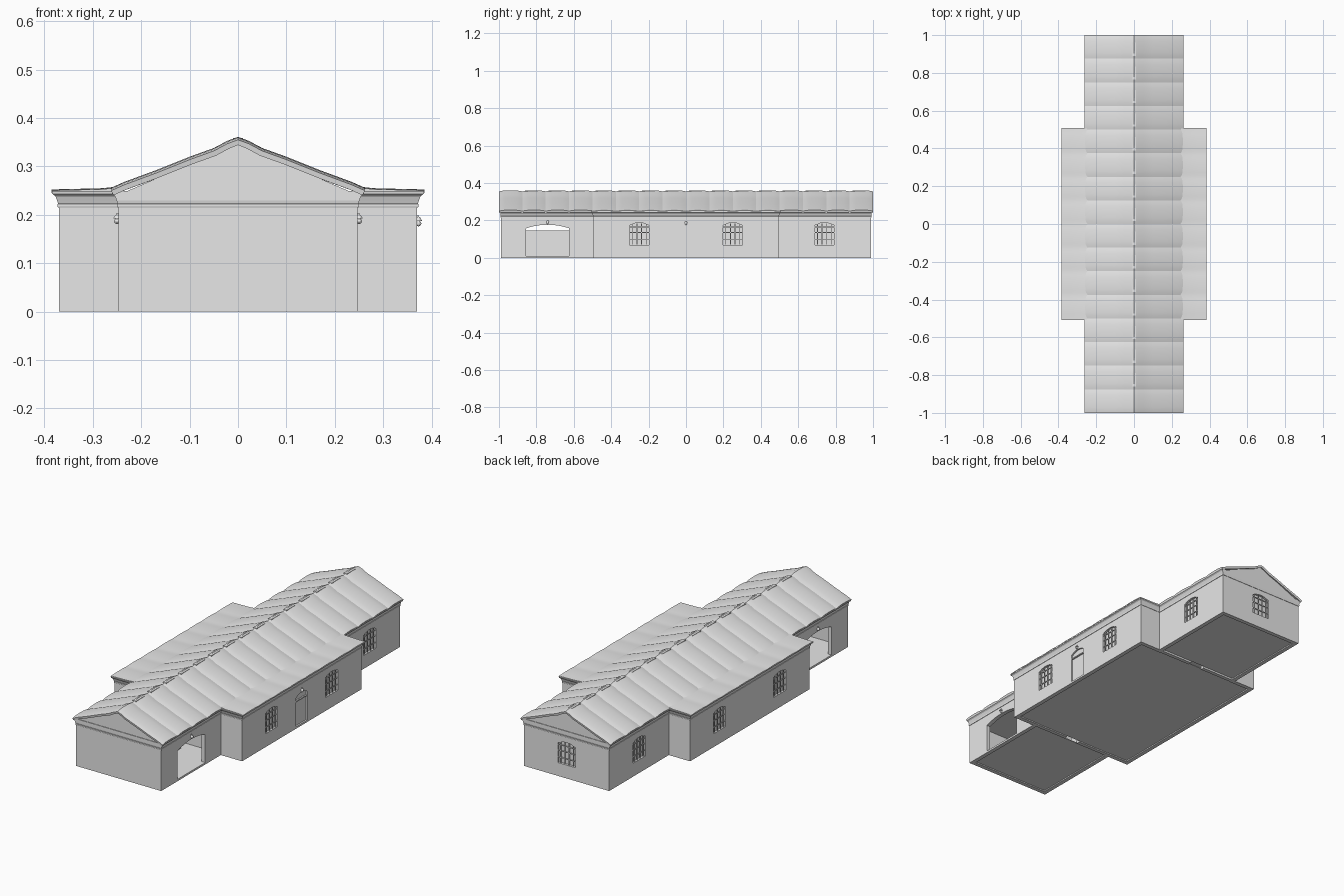
import bpy, bmesh, math
from mathutils import Matrix, Vector

if "Cube" in bpy.data.objects:
    bpy.data.objects.remove(bpy.data.objects["Cube"], do_unlink=True)

grey = bpy.data.materials.new("plain_grey")
grey.use_nodes = True
grey.diffuse_color = (0.8, 0.8, 0.8, 1)
grey.node_tree.nodes["Principled BSDF"].inputs["Base Color"].default_value = (0.8, 0.8, 0.8, 1)


def make(name, bm, matrix=None):
    if matrix:
        bm.transform(matrix)
    bmesh.ops.recalc_face_normals(bm, faces=bm.faces)
    me = bpy.data.meshes.new(name)
    bm.to_mesh(me)
    bm.free()
    me.materials.append(grey)
    ob = bpy.data.objects.new(name, me)
    bpy.context.collection.objects.link(ob)
    return ob


def loft(name, rings, matrix=None):
    """Join closed rings of equal length and cap both ends."""
    bm = bmesh.new()
    vs = [[bm.verts.new(p) for p in r] for r in rings]
    n = len(vs[0])
    for a, b in zip(vs, vs[1:]):
        for i in range(n):
            j = (i + 1) % n
            bm.faces.new((a[i], a[j], b[j], b[i]))
    bm.faces.new(vs[0])
    bm.faces.new(vs[-1])
    return make(name, bm, matrix)


def boxes(name, specs, matrix=None):
    """One object from several (centre, size) boxes."""
    bm = bmesh.new()
    for c, s in specs:
        bmesh.ops.create_cube(bm, size=1, matrix=Matrix.Translation(c) @ Matrix.Diagonal((*s, 1)))
    return make(name, bm, matrix)


def plan(o, z, end=None):
    """Cross-shaped ground plan, grown outward by o."""
    e = o if end is None else end
    hx, wx, hy, wy = 0.247 + o, 0.37 + o, 0.99 + e, 0.495 + o
    q = [(hx, -hy), (hx, -wy), (wx, -wy), (wx, wy), (hx, wy), (hx, hy)]
    return [(x, y, z) for x, y in q + [(-x, -y) for x, y in q]]


def arch(w, z0, spring, top, n=8):
    """Outline of an opening with a shallow arched head."""
    pts = [(-w / 2, z0), (w / 2, z0)]
    for i in range(n + 1):
        u = 1 - 2 * i / n
        pts.append((u * w / 2, spring + (top - spring) * (1 - u * u)))
    return pts


def slab(name, pts, y0, y1, m):
    return loft(name, [[(u, y, z) for u, z in pts] for y in (y0, y1)], m)


def place(x, y, deg):
    return Matrix.Translation((x, y, 0)) @ Matrix.Rotation(math.radians(deg), 4, "Z")


# Wall shell
walls = loft("walls", [plan(0, 0), plan(0, 0.245)])
cutters = [loft("inner_cutter", [plan(-0.022, -0.1), plan(-0.022, 0.4)])]

# Windows: arched recess, pane, surround and bars
WIN = arch(0.11, 0.07, 0.172, 0.188)
windows = [place(s * 0.37, y, s * 90) for s in (1, -1) for y in (-0.25, 0.25)]
windows += [place(s * 0.247, 0.74, s * 90) for s in (1, -1)] + [place(0, 0.99, 180)]
for i, m in enumerate(windows):
    cutters.append(slab("window_cutter", WIN, -0.03, 0.05, m))
    slab(f"window_pane_{i}", WIN, 0.012, 0.016, m)
    bars = [((u, 0.004, 0.127), (0.004, 0.004, 0.112)) for u in (-0.037, -0.0125, 0.0125, 0.037)]
    bars += [((0, 0.004, z), (0.11, 0.004, 0.004)) for z in (0.1, 0.135, 0.165)]
    bars += [((s * 0.053, 0.005, 0.122), (0.004, 0.01, 0.104)) for s in (1, -1)]
    boxes(f"window_bars_{i}", bars, m)

# Small entrance door on the left wing
door = place(0.37, 0, 90)
DOOR = arch(0.095, 0.01, 0.16, 0.175)
cutters.append(slab("door_cutter", DOOR, -0.03, 0.05, door))
slab("door_panel", DOOR, 0.008, 0.014, door)
boxes("door_transom", [((0, 0.005, 0.14), (0.095, 0.008, 0.006))], door)

# Wide open gateways on both sides near the front
GATE = arch(0.23, 0.01, 0.158, 0.177, 12)
gates = [place(s * 0.247, -0.74, s * 90) for s in (1, -1)]
for m in gates:
    cutters.append(slab("gate_cutter", GATE, -0.03, 0.05, m))

for c in cutters:
    c.hide_render = True
    mod = walls.modifiers.new("cut", "BOOLEAN")
    mod.operation, mod.solver, mod.object = "DIFFERENCE", "EXACT", c
bpy.context.view_layer.objects.active = walls
for mod in list(walls.modifiers):
    bpy.ops.object.modifier_apply(modifier=mod.name)
for c in cutters:
    bpy.data.objects.remove(c, do_unlink=True)

# Floors, partitions with doorways, and a low block inside the gate room
floors = [((0, 0, 0.008), (0.70, 0.95, 0.004))]
floors += [((0, s * 0.735, 0.008), (0.454, 0.47, 0.004)) for s in (1, -1)]
boxes("floors", floors)
inner = []
for s in (1, -1):
    inner += [((t * 0.14, s * 0.485, 0.122), (0.2, 0.02, 0.244)) for t in (1, -1)]
    inner.append(((0, s * 0.485, 0.2), (0.08, 0.02, 0.088)))
boxes("partitions", inner)
boxes("storage_block", [((0, -0.74, 0.0775), (0.12, 0.36, 0.135))])

# Cornice band running round the building, flaring out to the eaves
profile = [(-0.01, 0.215), (0.002, 0.215), (0.003, 0.217), (0.003, 0.222), (0.0015, 0.223),
           (0.004, 0.23), (0.007, 0.238), (0.013, 0.243), (0.014, 0.249), (-0.01, 0.249)]
loft("cornice", [plan(o, z, min(o, 0.003)) for o, z in profile])

# Gable walls at both ends
for name, y in (("front_gable", -0.99), ("back_gable", 0.97)):
    tri = [(-0.25, 0.24), (0.25, 0.24), (0, 0.348)]
    loft(name, [[(x, yy, z) for x, z in tri] for yy in (y, y + 0.02)])

# Roof surfaces of overlapping rounded sheets
PERIOD = 0.125


def hump(y):
    t = (y + 1) / PERIOD % 1
    return math.sin(math.pi * t) ** 0.6 if 0 < t < 1 else 0


def roof(name, section, y0, y1, amp, thick):
    n = round((y1 - y0) / PERIOD * 8)
    bm = bmesh.new()
    rows = []
    for i in range(n + 1):
        y = y0 + (y1 - y0) * i / n
        rows.append([bm.verts.new((x, y, z + amp * (hump(y) - 1))) for x, z in section])
    for a, b in zip(rows, rows[1:]):
        for k in range(len(section) - 1):
            bm.faces.new((a[k], a[k + 1], b[k + 1], b[k]))
    ob = make(name, bm)
    if ob.data.polygons[0].normal.z < 0:
        ob.data.flip_normals()
    mod = ob.modifiers.new("thickness", "SOLIDIFY")
    mod.thickness, mod.offset = thick, -1
    bpy.ops.object.select_all(action="DESELECT")
    ob.select_set(True)
    bpy.context.view_layer.objects.active = ob
    bpy.ops.object.modifier_apply(modifier=mod.name)
    bpy.ops.object.shade_smooth_by_angle(angle=math.radians(18))
    return ob


half = [(0.262, 0.256), (0.235, 0.268), (0.17, 0.292), (0.1, 0.320), (0.05, 0.338), (0.022, 0.353)]
section = [(-x, z) for x, z in half] + [(0, 0.361)] + [(x, z) for x, z in reversed(half)]
roof("main_roof", section, -1, 1, 0.006, 0.011)
for side, s in (("left", 1), ("right", -1)):
    wing = [(s * x, z) for x, z in ((0.235, 0.260), (0.28, 0.255), (0.34, 0.2535), (0.385, 0.2525))]
    roof(f"{side}_wing_roof", wing, -0.505, 0.505, 0.003, 0.006)

# Ridge caps along the top
caps = []
for i in range(15):
    y = -0.875 + i * PERIOD
    caps.append(((0, y + 0.05, 0.355), (0.02, 0.07, 0.008)))
boxes("ridge_caps", caps)

# Wall lamps above the gateways and the door
for i, (m, z) in enumerate([(gates[0], 0.19), (gates[1], 0.19), (door, 0.185)]):
    bm = bmesh.new()
    bmesh.ops.create_uvsphere(bm, u_segments=10, v_segments=6, radius=0.006,
                              matrix=Matrix.Translation((0, -0.003, z - 0.003)))
    bmesh.ops.create_cone(bm, cap_ends=True, segments=10, radius1=0.008, radius2=0.003, depth=0.008,
                          matrix=Matrix.Translation((0, -0.003, z + 0.006)))
    bmesh.ops.create_cube(bm, size=1, matrix=Matrix.Translation((0, 0, z + 0.008))
                          @ Matrix.Diagonal((0.003, 0.008, 0.012, 1)))
    make(f"wall_lamp_{i}", bm, m)
